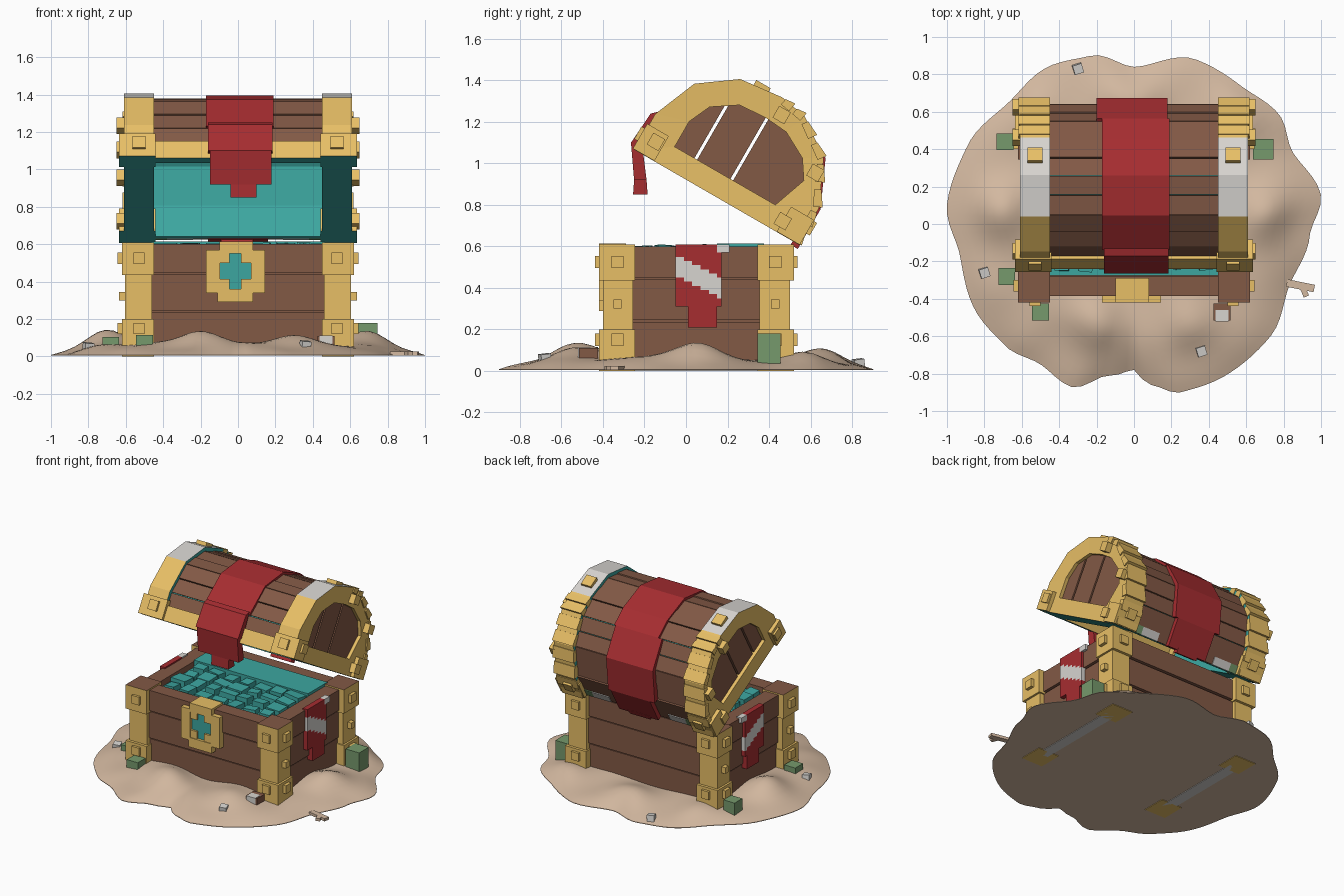
import bpy, bmesh, math, random
from mathutils import Matrix, Vector

if "Cube" in bpy.data.objects:
    bpy.data.objects.remove(bpy.data.objects["Cube"])
random.seed(4)

COLORS = {"gold": (.85, .55, .14), "wood": (.225, .1, .06), "teal": (.045, .38, .35),
          "red": (.38, .026, .03), "sand": (.65, .48, .35), "green": (.18, .32, .15),
          "white": (.68, .66, .63)}
MATS = []
for n, c in COLORS.items():
    m = bpy.data.materials.new(n)
    m.diffuse_color = (*c, 1)
    m.use_nodes = True
    m.node_tree.nodes["Principled BSDF"].inputs["Base Color"].default_value = m.diffuse_color
    MATS.append(m)
GOLD, WOOD, TEAL, RED, SAND, GREEN, WHITE = range(7)


def finish(name, bm, fn=None, smooth=False):
    """Turn a bmesh into an object, moving each vertex by fn."""
    for v in bm.verts:
        if fn:
            v.co = fn(v.co)
    bmesh.ops.recalc_face_normals(bm, faces=bm.faces)
    for f in bm.faces:
        f.smooth = smooth
    me = bpy.data.meshes.new(name)
    bm.to_mesh(me)
    bm.free()
    for m in MATS:
        me.materials.append(m)
    ob = bpy.data.objects.new(name, me)
    bpy.context.collection.objects.link(ob)
    return ob


def prism(bm, pts, x0, x1, mat):
    """Extrude a (y, z) polygon along x."""
    a = [bm.verts.new((x0, *p)) for p in pts]
    b = [bm.verts.new((x1, *p)) for p in pts]
    fs = [bm.faces.new(a), bm.faces.new(b[::-1])]
    for i in range(len(pts)):
        j = (i + 1) % len(pts)
        fs.append(bm.faces.new((a[i], b[i], b[j], a[j])))
    for f in fs:
        f.material_index = mat
    return fs


def box(bm, x0, x1, y0, y1, z0, z1, mat):
    return prism(bm, [(y0, z0), (y1, z0), (y1, z1), (y0, z1)], x0, x1, mat)


def cube(bm, c, s, mat, rot=(0, 0, 0)):
    mx = Matrix.Translation(c)
    for ax, r in zip("XYZ", rot):
        mx = mx @ Matrix.Rotation(r, 4, ax)
    r = bmesh.ops.create_cube(bm, size=1, matrix=mx @ Matrix.Diagonal((*s, 1)))
    for f in {f for v in r["verts"] for f in v.link_faces}:
        f.material_index = mat


# ---- sand mound: wavy outline, soft bumps
outline = [(-1, .1), (-.89, .42), (-.66, .66), (-.48, .83), (-.23, .9), (0, .84), (.33, .88),
           (.57, .74), (.78, .58), (.84, .4), (1, .15), (.94, -.06), (.83, -.33), (.73, -.6),
           (.49, -.81), (.25, -.9), (.08, -.86), (0, -.78), (-.13, -.81), (-.34, -.87),
           (-.5, -.75), (-.69, -.65), (-.85, -.46), (-.93, -.17)]
polar = sorted((math.atan2(y, x) % math.tau, math.hypot(x, y)) for x, y in outline)
polar = [(polar[-1][0] - math.tau, polar[-1][1])] + polar + [(polar[0][0] + math.tau, polar[0][1])]
bumps = [(-.2, -.52, .07), (.3, -.55, .05), (.72, .05, .07), (-.72, .08, .07), (.6, .62, .07),
         (-.55, .62, .05), (0, .7, .05), (-.75, -.35, .03), (.68, -.3, .02)]


def radius(a):
    for (a0, r0), (a1, r1) in zip(polar, polar[1:]):
        if a0 <= a <= a1:
            t = (a - a0) / (a1 - a0)
            return r0 + (r1 - r0) * t * t * (3 - 2 * t)


bm = bmesh.new()
N, rings = 120, []
for k in range(1, 25):
    ring = []
    for i in range(N):
        a = math.tau * i / N
        r = radius(a) * k / 24
        x, y = r * math.cos(a), r * math.sin(a)
        e = min((1 - k / 24) / .35, 1)
        h = .058 + .015 * math.sin(10 * x + 2) * math.cos(9 * y)
        h += sum(b * math.exp(-((x - p) ** 2 + (y - q) ** 2) / .02) for p, q, b in bumps)
        ring.append(bm.verts.new((x, y, .008 + h * e * (2 - e))))
    rings.append(ring)
top = bm.verts.new((0, 0, .06))
base = [bm.verts.new((v.co.x, v.co.y, .004)) for v in rings[-1]]
for i in range(N):
    j = (i + 1) % N
    bm.faces.new((top, rings[0][i], rings[0][j]))
    for p, q in zip(rings, rings[1:] + [base]):
        bm.faces.new((p[i], q[i], q[j], p[j]))
bm.faces.new(base)
for f in bm.faces:
    f.material_index = SAND
sand = finish("sand_mound", bm, smooth=True)
bpy.context.view_layer.objects.active = sand
sand.select_set(True)
bpy.ops.object.shade_smooth_by_angle(angle=math.radians(40))

# ---- loose blocks, pebbles and twig on the sand
bm = bmesh.new()
for x, y, z, s, h, m in [(-.69, .44, .075, .09, .1, GREEN), (.69, .4, .1, .11, .16, GREEN),
                         (-.68, -.28, .065, .09, .08, GREEN), (-.5, -.47, .07, .09, .09, GREEN),
                         (.47, -.47, .07, .09, .08, WOOD)]:
    cube(bm, (x, y, z), (s, s, h), m)
cube(bm, (.47, -.49, .075), (.07, .06, .075), WHITE)
for x, y, z, m in [(-.3, .83, .035, WHITE), (.36, -.68, .06, WHITE), (-.8, -.26, .05, WHITE)]:
    cube(bm, (x, y, z), (.05, .05, .045), m, (.1, .1, .3))
cube(bm, (.89, -.33, .015), (.15, .04, .02), SAND, (0, 0, -.2))
cube(bm, (.91, -.36, .015), (.03, .06, .02), SAND, (0, 0, .4))
finish("loose_blocks", bm)

# ---- chest body: three plank courses on four walls
bm = bmesh.new()
for z0, z1, d in [(.02, .235, .02), (.245, .44, .01), (.45, .6, 0)]:
    X, F, B = .58 - d, -.385 + d, .485 - d
    for s in (-1, 1):
        box(bm, *sorted((s * X, s * .47)), F, B, z0, z1, WOOD)
    box(bm, -.47, .47, F, -.28, z0, z1, WOOD)
    box(bm, -.47, .47, .38, B, z0, z1, WOOD)
box(bm, -.545, .545, -.35, .45, .02, .5, WOOD)
finish("chest_planks", bm)
bm = bmesh.new()
for s in (-1, 1):
    box(bm, *sorted((s * .5, s * .58)), -.3, .4, 0, .008, WHITE)
finish("bottom_strips", bm)

# ---- treasure filling
bm = bmesh.new()
box(bm, -.465, .465, -.275, .375, .48, .56, TEAL)
box(bm, -.465, .465, .15, .375, .5, .615, TEAL)
for i in range(7):
    for j in range(4):
        cube(bm, (-.385 + .128 * i, -.21 + .11 * j, .565 + random.uniform(0, .015)),
             (random.uniform(.07, .13), random.uniform(.06, .11), .05), TEAL,
             (random.uniform(-.08, .08), random.uniform(-.08, .08), random.uniform(-.15, .15)))
finish("treasure", bm)

# ---- corner posts with end blocks and studs
bm = bmesh.new()
for sx in (-1, 1):
    for sy in (-1, 1):
        def part(a0, a1, b0, b1, z0, z1, cap=GOLD):
            fs = box(bm, *sorted((sx * a0, sx * a1)), *sorted((.05 + sy * b0, .05 + sy * b1)), z0, z1, GOLD)
            for f in fs:
                if min(v.co.z for v in f.verts) > z1 - .001:
                    f.material_index = cap
        part(.46, .605, .305, .45, 0, .5)
        part(.45, .62, .295, .47, .435, .61, WOOD)
        part(.45, .62, .295, .47, 0, .2)
        for z in (.525, .15):
            part(.5, .56, .46, .488, z - .03, z + .03)
            part(.61, .643, .35, .41, z - .03, z + .03)
        part(.6, .635, .36, .4, .3, .345)
finish("corner_posts", bm)

# ---- lock: gold frame around a teal cross
bm = bmesh.new()
box(bm, -.1, .08, -.42, -.29, .55, .615, GOLD)
box(bm, -.11, .08, -.42, -.37, .29, .36, GOLD)
for x0, x1 in ((-.17, -.095), (.07, .145)):
    box(bm, x0, x1, -.42, -.37, .34, .57, GOLD)
for x in (-.085, .045):
    for z in (.36, .51):
        box(bm, x - .03, x + .04, -.415, -.37, z - .01, z + .055, GOLD)
box(bm, -.1, .08, -.4, -.37, .34, .57, TEAL)
finish("lock", bm)

# ---- lid, built flat as (x, depth, height) and then hinged open
LID = [(0, 0), (0, .2), (.1, .42), (.28, .55), (.42, .575), (.64, .55), (.82, .42), (.91, .2), (.91, 0)]
HOLE = [(.19, .11), (.13, .28), (.19, .37), (.32, .44), (.44, .45), (.58, .44), (.70, .36), (.75, .25), (.75, .11)]


def hinge(c):
    return Vector((c.x, .54 - .866 * c.y + .5 * c.z, .61 + .5 * c.y + .866 * c.z))


def scaled(p, s):
    return (.46 + (p[0] - .46) * s, .15 + (p[1] - .15) * s if p[1] > .1 else p[1])


def lerp(p, q, t):
    return (p[0] + (q[0] - p[0]) * t, p[1] + (q[1] - p[1]) * t)


def vtop(u):
    for p, q in zip(LID[1:], LID[2:-1]):
        if p[0] <= u <= q[0]:
            return lerp(p, q, (u - p[0]) / (q[0] - p[0]))[1]


# lid end frames with white crowns, back ribs, corner blocks and studs
bm = bmesh.new()
n = len(LID)
for s in (-1, 1):
    o0, o1, i0, i1 = [[bm.verts.new((s * x, *p)) for p in P] for x, P in
                      ((.45, LID), (.61, LID), (.46, HOLE), (.605, HOLE))]
    for i in range(n):
        j = (i + 1) % n
        f = bm.faces.new((o0[i], o0[j], o1[j], o1[i]))
        f.material_index = WHITE if i in (4, 5) else TEAL if i == 8 else GOLD
        bm.faces.new((i0[i], i0[j], i1[j], i1[i]))
        bm.faces.new((o1[i], o1[j], i1[j], i1[i]))
        bm.faces.new((o0[i], o0[j], i0[j], i0[i])).material_index = TEAL
    for i in range(4):
        p, q = Vector(LID[i]), Vector(LID[i + 1])
        d = (q - p).normalized()
        nrm = Vector((-d.y, d.x))
        for k in range(2):
            a, b = p.lerp(q, (k + .05) / 2), p.lerp(q, (k + .75) / 2)
            prism(bm, [a - nrm * .03, b - nrm * .03, b + nrm * .004, a + nrm * .018],
                  *sorted((s * .448, s * .618)), GOLD)
    for u0, u1 in ((.8, .92), (-.008, .12)):
        for f in box(bm, *sorted((s * .44, s * .635)), u0, u1, .002, .14, GOLD):
            if max(v.co.z for v in f.verts) < .01:
                f.material_index = TEAL
    for u, v in ((.84, .085), (.12, .06), (.38, .5), (.1, .34)):
        cube(bm, (s * .625, u, v), (.05, .065, .065), GOLD)
    for u, v in ((.91, .08), (.0, .1)):
        cube(bm, (s * .53, u, v), (.07, .055, .07), GOLD)
    cube(bm, (s * .53, .53, .565), (.08, .08, .04), GOLD)
finish("lid_end_frames", bm, hinge)

# lid planks, lining, front bar and end boards
bm = bmesh.new()
for i in range(n - 1):
    p, q = LID[i], LID[i + 1]
    m = 1 if i in (0, 3, 7) else 2
    for k in range(m):
        a, b = lerp(p, q, (k + .02) / m), lerp(p, q, (k + .98) / m)
        o = .95 - .015 * ((i + k) % 2)
        prism(bm, [scaled(a, o), scaled(b, o), scaled(b, .9), scaled(a, .9)], -.47, .47, WOOD)
    prism(bm, [scaled(p, .91), scaled(q, .91), scaled(q, .87), scaled(p, .87)], -.47, .47, TEAL)
for f in box(bm, -.46, .46, .85, .9, 0, .105, GOLD):
    if max(v.co.z for v in f.verts) < .01:
        f.material_index = TEAL
for s in (-1, 1):
    for u0, u1 in ((.11, .425), (.44, .625), (.64, .79)):
        pts = [(u0, .06), (u1, .06), (u1, vtop(u1) - .05), (u0, vtop(u0) - .05)]
        prism(bm, pts, *sorted((s * .53, s * .58)), WOOD)
        prism(bm, pts, *sorted((s * .52, s * .53)), TEAL)
    # pale patches low on the lid's back
    box(bm, *sorted((s * .24, s * .38)), .018, .035, .003, .06, WHITE)
    box(bm, *sorted((s * .38, s * .45)), .018, .035, .003, .06, GREEN)
finish("lid_planks", bm, hinge)

# ---- red cloth over the lid
bm = bmesh.new()
outer = [scaled(p, 1.02 if i < 3 else .975) for i, p in enumerate(LID[:8])]
inner = [scaled(p, .92) for p in LID[:8]]
for i in range(7):
    x0, x1 = (-.2, .18) if i in (1, 2) else (-.17, .19)
    if i == 0:
        x0, x1 = -.16, .16
    prism(bm, [outer[i], outer[i + 1], inner[i + 1], inner[i]], x0, x1, RED)
box(bm, -.09, .08, -.01, .03, -.02, .02, RED)
finish("lid_cloth", bm, hinge)
bm = bmesh.new()
prism(bm, [(-.13, 1.25), (-.17, 1.24), (-.265, 1.1), (-.21, 1.08)], -.16, .185, RED)
prism(bm, [(-.265, 1.1), (-.21, 1.08), (-.19, .92), (-.25, .92)], -.15, .18, RED)
prism(bm, [(-.25, .92), (-.19, .92), (-.185, .85), (-.255, .85)], -.04, .1, RED)
finish("hanging_cloth", bm)

# ---- side cloths with a pale diagonal band
for s, name in ((-1, "left_side_cloth"), (1, "right_side_cloth")):
    bm = bmesh.new()
    for j in range(20):
        for i in range(13):
            y, z = -.04 + .02 * i, .22 + .02 * j
            ok = abs(y - .07) < .07 if z < .31 else y < .17 or z > .57
            if not ok:
                continue
            pale = abs(z - (.51 - (y + .05) * .5)) < .048 or (y > .14 and z > .56) or (y < -.03 and .5 < z < .56)
            cube(bm, (s * .58, y, z), (.04, .02, .02), WHITE if pale else RED)
    bmesh.ops.remove_doubles(bm, verts=bm.verts, dist=.0005)
    finish(name, bm)
